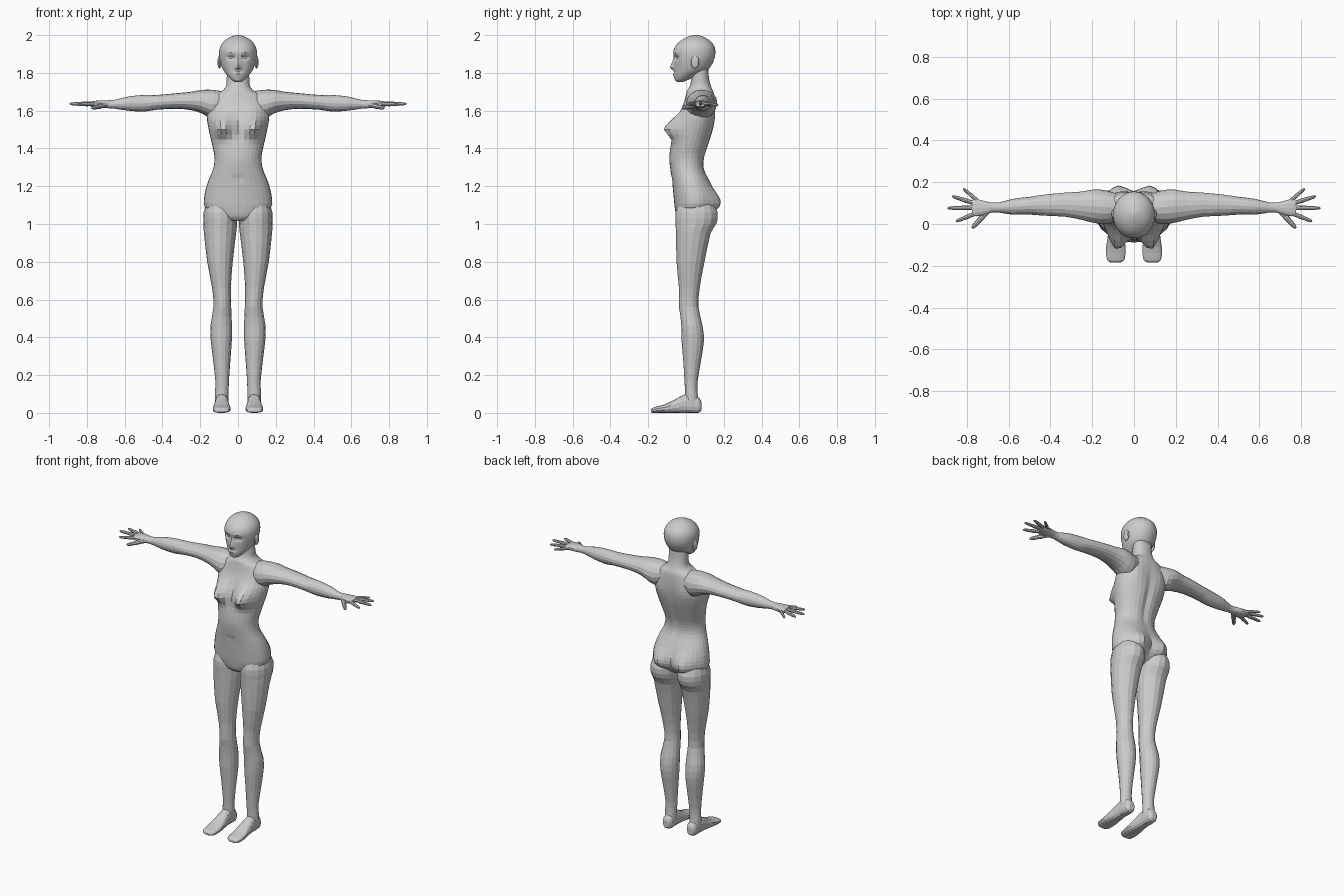
import bpy, bmesh, math
from mathutils import Vector, Matrix


def finish(name, bm, mirror):
    bmesh.ops.recalc_face_normals(bm, faces=bm.faces)
    me = bpy.data.meshes.new(name)
    bm.to_mesh(me)
    bm.free()
    ob = bpy.data.objects.new(name, me)
    bpy.context.collection.objects.link(ob)
    if mirror:
        ob.modifiers.new("both_sides", 'MIRROR').use_axis[0] = True
    return ob


def skin(bm, rings, cap_start, cap_end):
    rings = [[bm.verts.new(p) for p in r] for r in rings]
    n = len(rings[0])
    for r, s in zip(rings, rings[1:]):
        for i in range(n):
            j = (i + 1) % n
            bm.faces.new((r[i], r[j], s[j], s[i]))
    if cap_start:
        bm.faces.new(rings[0])
    if cap_end:
        bm.faces.new(rings[-1])


def smooth_rows(rows, sub):
    # Catmull-Rom interpolation between the key sections
    out = []
    for k in range(len(rows) - 1):
        p = [rows[min(max(k + d, 0), len(rows) - 1)] for d in (-1, 0, 1, 2)]
        for s in range(sub):
            t = s / sub
            out.append([0.5 * (2 * b + (c - a) * t + (2 * a - 5 * b + 4 * c - d) * t * t
                               + (3 * b - a - 3 * c + d) * t ** 3)
                        for a, b, c, d in zip(*p)])
    return out + [list(rows[-1])]


def loft(name, rows, axis='z', n=14, sub=2, power=2.0, bumps=(), caps=(0, 0), mirror=True):
    # row: position on axis, then min/max of the two cross directions
    rings = []
    for t, a0, a1, b0, b1 in smooth_rows(rows, sub):
        ring = []
        for i in range(n):
            ang = 2 * math.pi * (i + 0.5) / n - math.pi / 2 - math.pi / n
            c, s = math.cos(ang), math.sin(ang)
            a = (a0 + a1) / 2 + (a1 - a0) / 2 * math.copysign(abs(c) ** (2 / power), c)
            b = (b0 + b1) / 2 + (b1 - b0) / 2 * math.copysign(abs(s) ** (2 / power), s)
            # soft surface swellings, side -1 is front, +1 is back
            push = 0
            for side, bx, bz, sx, up, down, dy in bumps:
                sz = up if t > bz else down
                w = min(1, max(0, 1.3 * s * side))
                push += w * dy * math.exp(-((abs(a) - bx) / sx) ** 2 - ((t - bz) / sz) ** 2)
            b += push
            ring.append({'z': (a, b, t), 'x': (t, a, b), 'y': (a, t, b)}[axis])
        rings.append(ring)
    bm = bmesh.new()
    skin(bm, rings, *caps)
    return finish(name, bm, mirror)


def ball(name, loc, size, seg=12):
    bm = bmesh.new()
    m = Matrix.Translation(loc) @ Matrix.Diagonal((*size, 1))
    bmesh.ops.create_uvsphere(bm, u_segments=seg, v_segments=8, radius=1, matrix=m)
    return finish(name, bm, True)


def sym(rows):
    return [(z, -w, w, f, b) for z, w, f, b in rows]


# Torso with neck, bust, buttocks and spine groove
loft("torso", sym([
    (1.015, .04, -.03, .06), (1.04, .12, -.05, .11), (1.09, .176, -.06, .145),
    (1.15, .178, -.066, .15), (1.22, .16, -.073, .128), (1.29, .132, -.083, .098),
    (1.35, .124, -.088, .10), (1.42, .137, -.080, .122), (1.5, .155, -.058, .145),
    (1.57, .165, -.038, .155), (1.64, .155, -.012, .155), (1.685, .125, .0, .15),
    (1.705, .085, .005, .143), (1.73, .064, .02, .132), (1.77, .06, .028, .122),
    (1.82, .058, .03, .118)]),
    n=32, sub=3, power=2.15, mirror=False, caps=(1, 0), bumps=[
        (-1, .085, 1.505, .052, .065, .045, -.077),
        (1, .085, 1.105, .062, .075, .06, .043),
        (1, 0, 1.42, .025, .16, .14, -.014),
        (1, .09, 1.57, .04, .06, .07, .008),
        (-1, 0, 1.235, .012, .012, .012, .008)])

# Head with face modelled by swellings and hollows
loft("head", sym([
    (1.752, .018, -.045, -.015), (1.765, .036, -.057, .015), (1.785, .056, -.061, .06),
    (1.815, .078, -.061, .115), (1.85, .092, -.062, .14), (1.885, .099, -.065, .153),
    (1.92, .099, -.066, .155), (1.95, .088, -.05, .145), (1.975, .066, -.022, .12),
    (1.992, .036, .012, .09), (2.0, .01, .04, .06)]),
    n=40, sub=3, mirror=False, caps=(1, 1), bumps=[
        (-1, 0, 1.826, .013, .035, .010, -.024),
        (-1, .036, 1.882, .018, .013, .014, .014),
        (-1, .036, 1.905, .025, .008, .010, -.004),
        (-1, 0, 1.795, .020, .006, .006, -.008),
        (-1, 0, 1.782, .020, .005, .006, -.006),
        (-1, 0, 1.76, .022, .010, .010, -.004)])
ball("eyes", (.036, -.035, 1.882), (.016, .014, .010))
ball("ears", (.098, .048, 1.857), (.011, .022, .034))

# Legs
loft("legs", [
    (1.13, .02, .160, -.03, .135), (1.06, .004, .182, -.055, .168),
    (1.0, .005, .183, -.055, .160), (.95, .010, .180, -.053, .130),
    (.8, .028, .163, -.05, .098), (.66, .038, .137, -.037, .072),
    (.56, .036, .130, -.032, .066), (.46, .032, .146, -.025, .088),
    (.38, .033, .144, -.023, .095), (.28, .040, .132, -.015, .080),
    (.17, .048, .120, -.008, .062), (.10, .050, .122, -.005, .062),
    (.05, .052, .120, -.01, .070)],
    n=16, bumps=[(-1, .084, .57, .03, .05, .04, -.006)])

# Feet
loft("feet", [
    (.082, .070, .10, .015, .055), (.065, .054, .116, .0, .085),
    (.0, .052, .12, .0, .10), (-.05, .047, .125, .0, .075),
    (-.11, .040, .134, .0, .046), (-.16, .042, .133, .0, .032),
    (-.178, .052, .124, .0, .026), (-.185, .070, .108, .004, .018)],
    axis='y', power=2.5, caps=(1, 1))

# Arms from shoulder to wrist
loft("arms", [
    (.07, .02, .14, 1.59, 1.70), (.13, .0, .16, 1.555, 1.71),
    (.19, .005, .165, 1.585, 1.71), (.25, .02, .155, 1.603, 1.70),
    (.33, .035, .15, 1.61, 1.692), (.43, .04, .14, 1.605, 1.683),
    (.50, .045, .13, 1.595, 1.683), (.58, .045, .12, 1.60, 1.675),
    (.65, .055, .102, 1.61, 1.658), (.69, .053, .104, 1.613, 1.655)],
    axis='x', n=16)

# Palms
loft("palms", [
    (.68, .055, .102, 1.614, 1.654), (.72, .042, .112, 1.614, 1.655),
    (.755, .036, .120, 1.618, 1.652), (.775, .042, .116, 1.622, 1.648)],
    axis='x', n=14, power=2.4, caps=(0, 1))


def finger(name, base, tip, r):
    base, tip = Vector(base), Vector(tip)
    d = (tip - base).normalized()
    u = d.cross(Vector((0, 0, 1))).normalized()
    v = u.cross(d)
    rings = []
    for f, k in ((0, 1), (.3, .9), (.4, 1), (.65, .8), (.72, .85), (.93, .65), (1, .25)):
        rings.append([base.lerp(tip, f) + r * k * (u * math.cos(q) + v * math.sin(q))
                      for q in (i * math.pi / 4 for i in range(8))])
    bm = bmesh.new()
    skin(bm, rings, False, True)
    finish(name, bm, True)


# Fingers and thumbs
finger("little_fingers", (.745, .108, 1.635), (.817, .17, 1.630), .010)
finger("ring_fingers", (.76, .098, 1.637), (.870, .133, 1.635), .011)
finger("middle_fingers", (.76, .078, 1.638), (.892, .076, 1.636), .011)
finger("index_fingers", (.755, .052, 1.636), (.852, .012, 1.632), .011)
finger("thumbs", (.70, .062, 1.630), (.774, -.02, 1.614), .014)
